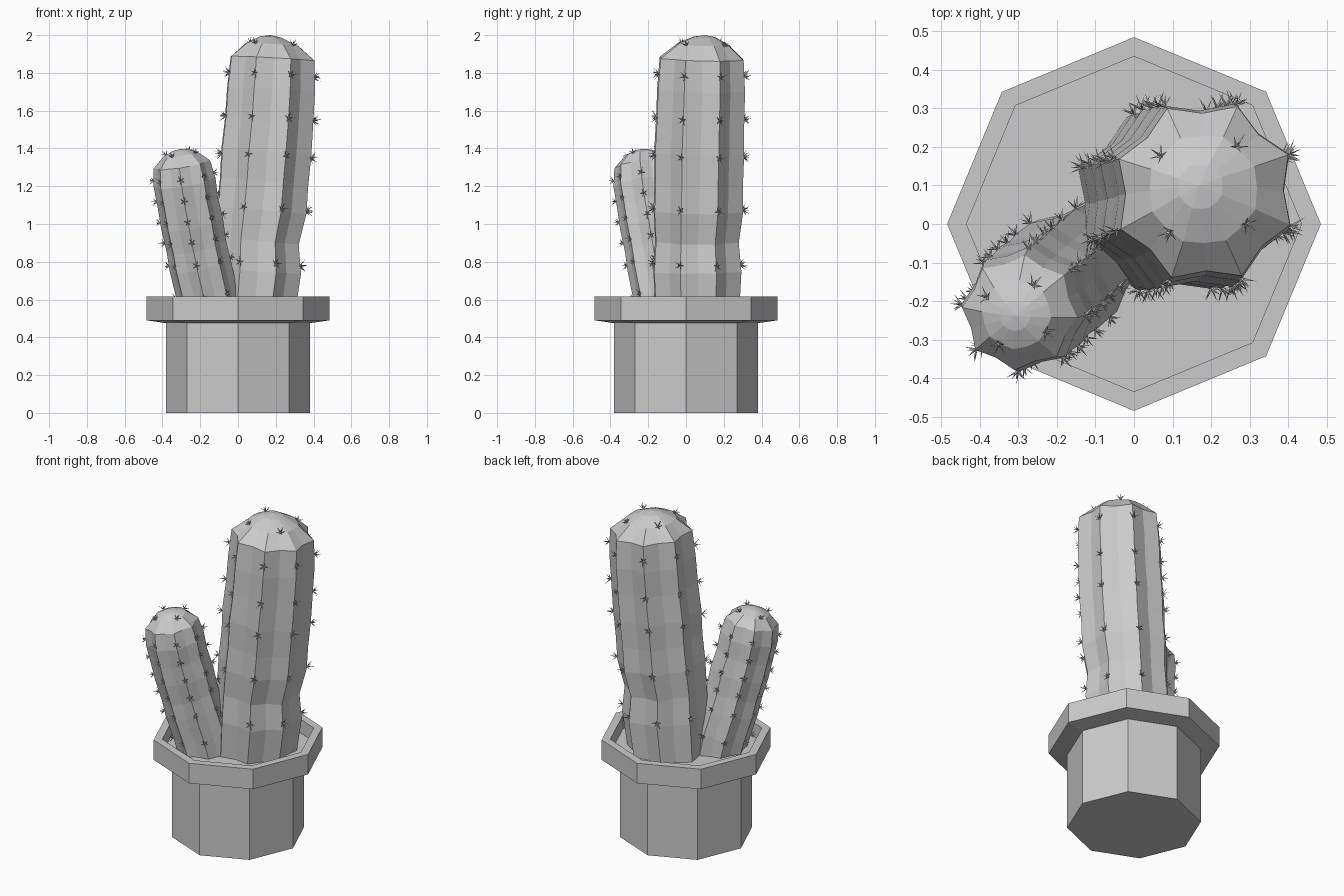
import bpy, bmesh, math, random
from mathutils import Vector

if "Cube" in bpy.data.objects:
    bpy.data.objects.remove(bpy.data.objects["Cube"])

random.seed(4)


def make_object(name, bm):
    bmesh.ops.recalc_face_normals(bm, faces=bm.faces)
    mesh = bpy.data.meshes.new(name)
    bm.to_mesh(mesh)
    bm.free()
    obj = bpy.data.objects.new(name, mesh)
    bpy.context.collection.objects.link(obj)
    return obj


def skin(name, rings, tip=None):
    """Joins rings of points into a closed flat-shaded body."""
    bm = bmesh.new()
    loops = [[bm.verts.new(p) for p in ring] for ring in rings]
    n = len(loops[0])
    for a, b in zip(loops, loops[1:]):
        for i in range(n):
            j = (i + 1) % n
            bm.faces.new((a[i], a[j], b[j], b[i]))
    bm.faces.new(loops[0][::-1])
    if tip is None:
        bm.faces.new(loops[-1])
    else:
        t = bm.verts.new(tip)
        for i in range(n):
            bm.faces.new((loops[-1][i], loops[-1][(i + 1) % n], t))
    return make_object(name, bm)


def octagon(r, z):
    return [Vector((r * math.cos(k * math.pi / 4), r * math.sin(k * math.pi / 4), z))
            for k in range(8)]


def add_spines(bm, pos, normal, size):
    """One star of thin cones around an outward direction."""
    side = normal.cross(Vector((0, 0, 1))).normalized()
    up = side.cross(normal).normalized()
    turn = random.uniform(0, 6.28)
    for k in range(6):
        a = turn + k * math.tau / 5
        spread = 0.0 if k == 5 else random.uniform(0.9, 1.5)
        d = (normal + (side * math.cos(a) + up * math.sin(a)) * spread).normalized()
        u = d.orthogonal().normalized()
        v = d.cross(u)
        base = [bm.verts.new(pos - d * 0.006 + (u * math.cos(t) + v * math.sin(t)) * 0.0045)
                for t in (0, 2.1, 4.2)]
        tip = bm.verts.new(pos + d * size * random.uniform(0.8, 1.1))
        for i in range(3):
            bm.faces.new((base[i], base[(i + 1) % 3], tip))


def cactus(name, path, tip, turn, valley, areoles, dome_turn, size):
    """Ribbed stem along path (x, y, z, radius); the last two rings are the dome."""
    centres = [Vector(p[:3]) for p in path]
    last_stem = len(path) - 3
    slopes = []
    for i in range(len(path)):
        k = min(i, last_stem)
        d = centres[min(k + 1, last_stem)] - centres[max(k - 2, 0)]
        slopes.append((d.x / d.z, d.y / d.z))

    def point(i, angle, r):
        x, y = r * math.cos(angle), r * math.sin(angle)
        return centres[i] + Vector((x, y, -(slopes[i][0] * x + slopes[i][1] * y)))

    rings = []
    for i, p in enumerate(path):
        depth = valley if i <= last_stem else (1 + valley) / 2 + 0.03
        rings.append([point(i, turn + k * math.pi / 8, p[3] * (depth if k % 2 else 1))
                      for k in range(16)])
    skin(name, rings, tip)

    # spine stars along every ridge, plus four on the dome
    bm = bmesh.new()
    for k in range(8):
        ang = turn + k * math.pi / 4
        out = Vector((math.cos(ang), math.sin(ang), 0.05))
        ridge = [ring[2 * k] for ring in rings[:last_stem + 1]]
        for h in areoles:
            h -= slopes[-1][0] * out.x * path[2][3] + slopes[-1][1] * out.y * path[2][3]
            for a, b in zip(ridge, ridge[1:]):
                if a.z <= h < b.z:
                    add_spines(bm, a.lerp(b, (h - a.z) / (b.z - a.z)), out.normalized(), size)
    i = last_stem + 1
    for k in range(4):
        ang = dome_turn + k * math.pi / 2
        out = Vector((math.cos(ang), math.sin(ang), 1.5)).normalized()
        add_spines(bm, point(i, ang, path[i][3] * 0.97), out, size)
    make_object(name + "_spines", bm)


# pot with overhanging rim and soil floor
skin("pot", [octagon(r, z) for r, z in
             ((0.38, 0), (0.38, 0.475), (0.485, 0.49), (0.485, 0.615),
              (0.435, 0.615), (0.435, 0.53))])

# tall stem
cactus("tall_cactus",
       [(0.075, 0.06, 0.50, 0.235), (0.10, 0.06, 0.75, 0.25), (0.10, 0.058, 0.91, 0.237),
        (0.125, 0.065, 1.07, 0.254), (0.138, 0.068, 1.22, 0.25), (0.15, 0.07, 1.38, 0.255),
        (0.165, 0.075, 1.55, 0.25), (0.175, 0.08, 1.71, 0.249), (0.183, 0.083, 1.875, 0.238),
        (0.18, 0.09, 1.95, 0.145), (0.172, 0.097, 1.99, 0.06)],
       (0.17, 0.1, 2.0), math.radians(24), 0.86,
       (0.79, 1.08, 1.36, 1.56, 1.79), math.radians(-38), 0.042)

# short leaning stem
cactus("short_cactus",
       [(-0.14, -0.105, 0.50, 0.155), (-0.165, -0.12, 0.63, 0.16), (-0.20, -0.148, 0.78, 0.162),
        (-0.22, -0.165, 0.88, 0.158), (-0.243, -0.185, 1.0, 0.164), (-0.265, -0.205, 1.11, 0.16),
        (-0.283, -0.22, 1.22, 0.164), (-0.297, -0.23, 1.315, 0.15),
        (-0.305, -0.235, 1.37, 0.09), (-0.308, -0.238, 1.39, 0.04)],
       (-0.307, -0.238, 1.397), math.radians(-5), 0.88,
       (0.63, 0.80, 0.92, 1.03, 1.14, 1.25), math.radians(-30), 0.034)
